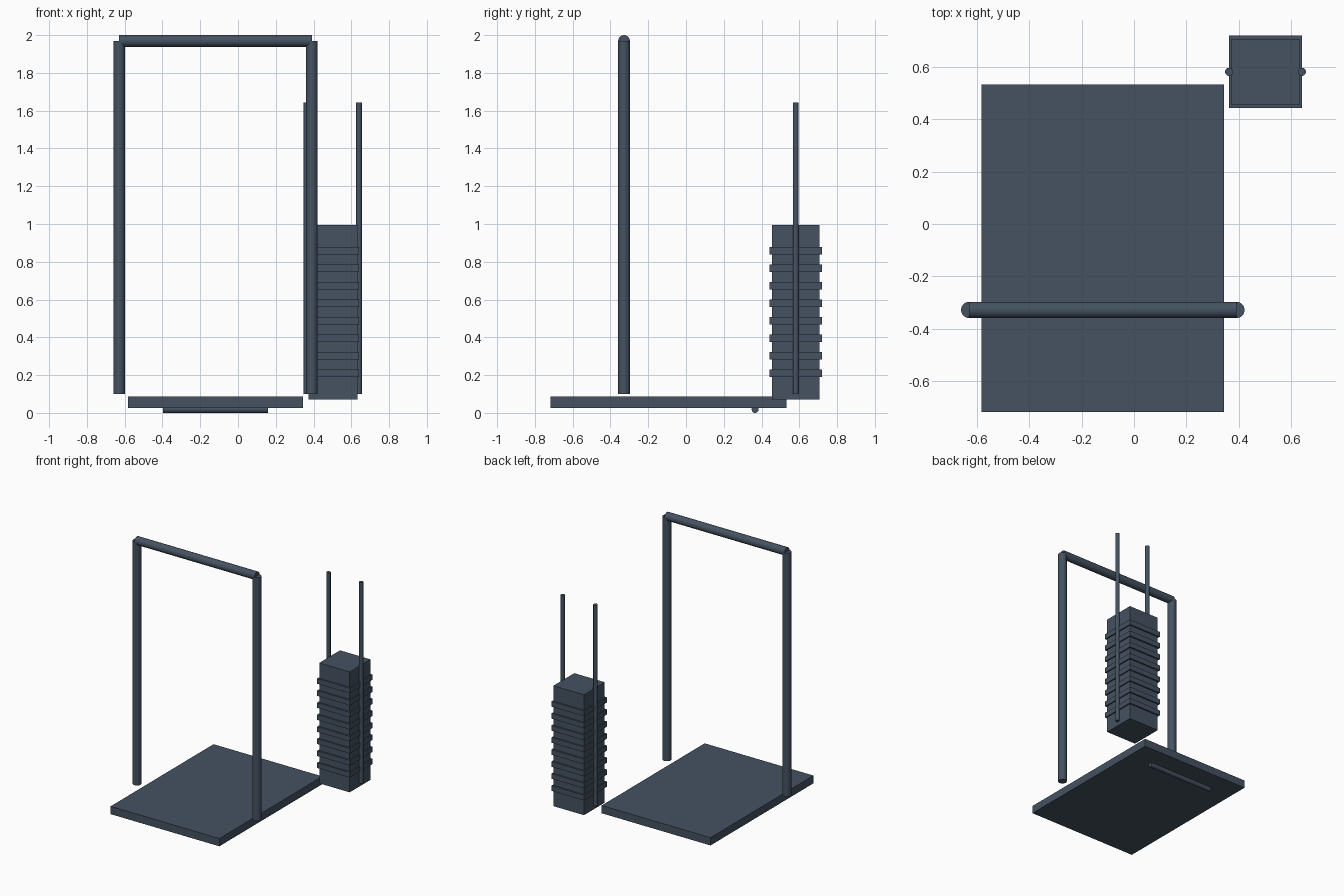
import bpy
from math import pi, radians

if "Cube" in bpy.data.objects:
    bpy.data.objects.remove(bpy.data.objects["Cube"])

mat = bpy.data.materials.new("dark_slate")
mat.diffuse_color = (0.06, 0.085, 0.12, 1)
mat.use_nodes = True
mat.node_tree.nodes["Principled BSDF"].inputs["Base Color"].default_value = mat.diffuse_color


def finish(name):
    ob = bpy.context.object
    ob.name = name
    ob.data.materials.append(mat)
    return ob


def box(name, center, size):
    bpy.ops.mesh.primitive_cube_add(size=1, location=center)
    bpy.context.object.scale = size
    bpy.ops.object.transform_apply(location=False, rotation=False, scale=True)
    return finish(name)


def tube(name, center, radius, length, along_x=False):
    rot = (0, pi / 2, 0) if along_x else (0, 0, 0)
    bpy.ops.mesh.primitive_cylinder_add(vertices=32, radius=radius, depth=length,
                                        location=center, rotation=rot)
    bpy.ops.object.shade_smooth_by_angle(angle=radians(35))
    return finish(name)


# Floor platform with a thin roller underneath its rear
BASE_X = -0.119
box("platform", (BASE_X, -0.092, 0.056), (0.925, 1.25, 0.06))
tube("under_roller", (BASE_X, 0.366, 0.0185), 0.0185, 0.555, along_x=True)

# Upright frame: two posts and a crossbar
FRAME_Y = -0.328
for side, label in ((-1, "left"), (1, "right")):
    tube(label + "_post", (BASE_X + side * 0.51, FRAME_Y, 1.034), 0.031, 1.87)
tube("crossbar", (BASE_X, FRAME_Y, 1.969), 0.031, 1.02, along_x=True)

# Weight stack: core block with eight protruding plates
SX, SY = 0.502, 0.581
box("stack_core", (SX, SY, 0.533), (0.259, 0.252, 0.926))
for i in range(8):
    box(f"weight_plate_{i + 1}", (SX, SY, 0.21 + i * 0.0925), (0.278, 0.276, 0.04))

# Guide rods on either side of the stack
for side, label in ((-1, "left"), (1, "right")):
    tube(label + "_guide_rod", (SX + side * 0.139, SY, 0.872), 0.0155, 1.543)
